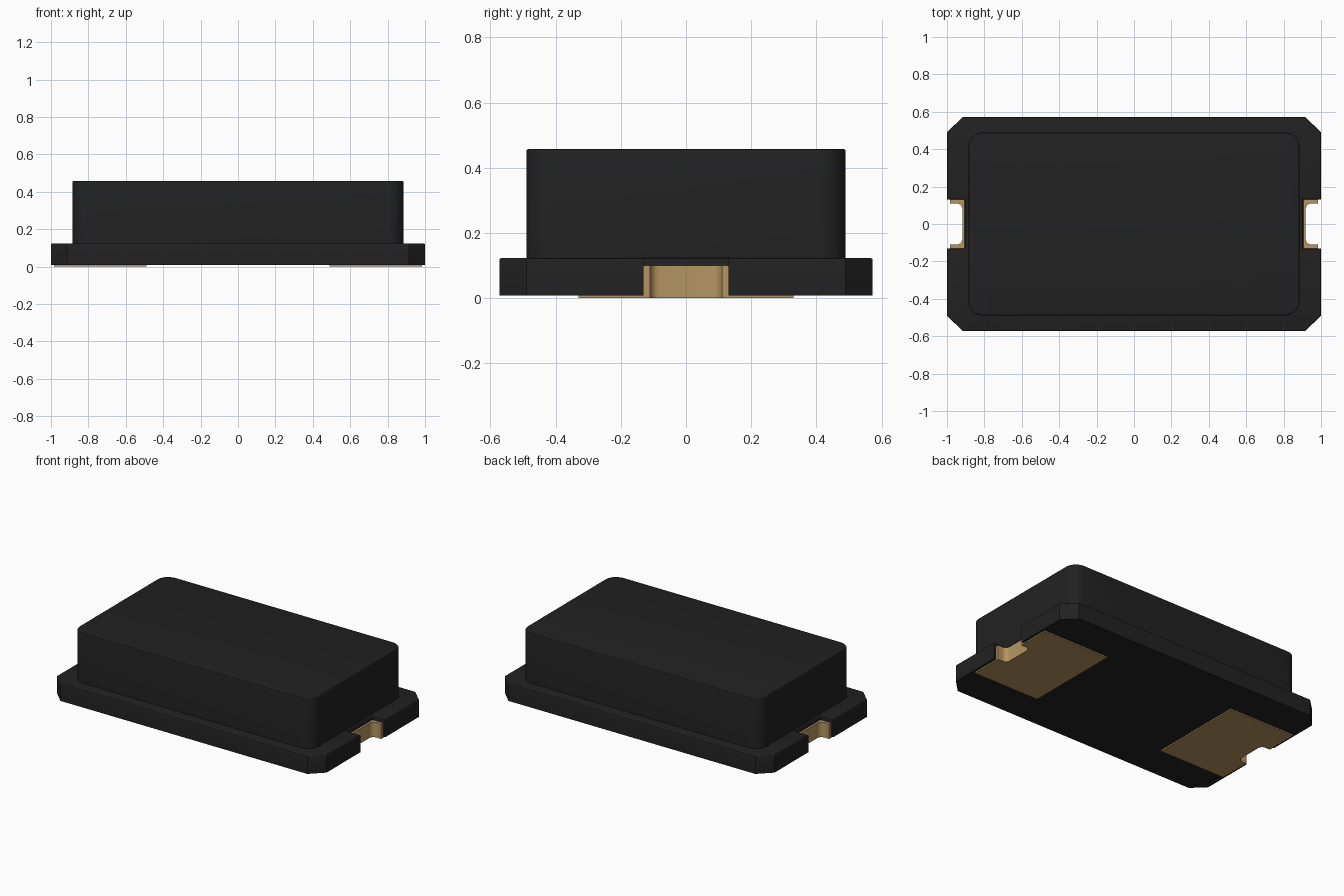
import bpy, bmesh, math

if "Cube" in bpy.data.objects:
    bpy.data.objects.remove(bpy.data.objects["Cube"])


def material(name, rgb):
    m = bpy.data.materials.new(name)
    m.diffuse_color = (*rgb, 1)
    m.use_nodes = True
    m.node_tree.nodes["Principled BSDF"].inputs["Base Color"].default_value = m.diffuse_color
    return m


BLACK = material("black_ceramic", (0.0155, 0.0155, 0.0155))
GOLD = material("gold_plating", (0.46, 0.30, 0.12))


def arc(cx, cy, r, a0, a1, n=8):
    """Points on an arc, angles in degrees."""
    return [(cx + r * math.cos(math.radians(a0 + (a1 - a0) * i / n)),
             cy + r * math.sin(math.radians(a0 + (a1 - a0) * i / n)))
            for i in range(n + 1)]


def prism(name, outline, z0, z1, mat, round_top=0.0):
    """Extrude a counter-clockwise outline, optionally rounding its top rim."""
    bm = bmesh.new()
    bottom = bm.faces.new([bm.verts.new((x, y, z0)) for x, y in outline])
    top = bmesh.ops.extrude_face_region(bm, geom=[bottom], use_keep_orig=True)
    for v in top["geom"]:
        if isinstance(v, bmesh.types.BMVert):
            v.co.z = z1
    bmesh.ops.recalc_face_normals(bm, faces=bm.faces)
    if round_top:
        rim = [e for e in bm.edges if all(abs(v.co.z - z1) < 1e-5 for v in e.verts)]
        bmesh.ops.bevel(bm, geom=rim, offset=round_top, segments=3,
                        profile=0.5, affect='EDGES')
        bmesh.ops.recalc_face_normals(bm, faces=bm.faces)
    me = bpy.data.meshes.new(name)
    bm.to_mesh(me)
    bm.free()
    ob = bpy.data.objects.new(name, me)
    bpy.context.collection.objects.link(ob)
    me.materials.append(mat)
    bpy.ops.object.select_all(action='DESELECT')
    ob.select_set(True)
    bpy.context.view_layer.objects.active = ob
    bpy.ops.object.shade_smooth_by_angle(angle=math.radians(30))
    return ob


# Base plate: chamfered corners and a notch in each end
half = [(0.915, -0.573), (1, -0.49), (1, -0.13), (0.905, -0.13),
        (0.905, 0.13), (1, 0.13), (1, 0.49), (0.915, 0.573)]
prism("base_plate", half + [(-x, -y) for x, y in half], 0.008, 0.123, BLACK, 0.008)

# Lid with rounded vertical corners
W, D, R = 0.885, 0.49, 0.08
lid = []
for sx, sy, a in ((1, -1, -90), (1, 1, 0), (-1, 1, 90), (-1, -1, 180)):
    lid += arc(sx * (W - R), sy * (D - R), R, a, a + 90)
prism("lid", lid, 0.115, 0.457, BLACK, 0.006)

# Filleted inner edge of the notch, from +y to -y
END, WALL, ARM, F = 0.984, 0.918, 0.11, 0.03
recess = ([(END, ARM)] + arc(WALL + F, ARM - F, F, 90, 180)
          + arc(WALL + F, F - ARM, F, 180, 270) + [(END, -ARM)])

# Gold notch lining and solder pad at each end
liner = [(END, -0.13), (0.905, -0.13), (0.905, 0.13), (END, 0.13)] + recess
pad = [(END, -0.33), (0.49, -0.33), (0.49, 0.33), (END, 0.33)] + recess
for side, s in (("right", 1), ("left", -1)):
    prism(side + "_notch_lining", [(s * x, s * y) for x, y in liner], 0.008, 0.1, GOLD)
    prism(side + "_solder_pad", [(s * x, s * y) for x, y in pad], 0, 0.008, GOLD)
